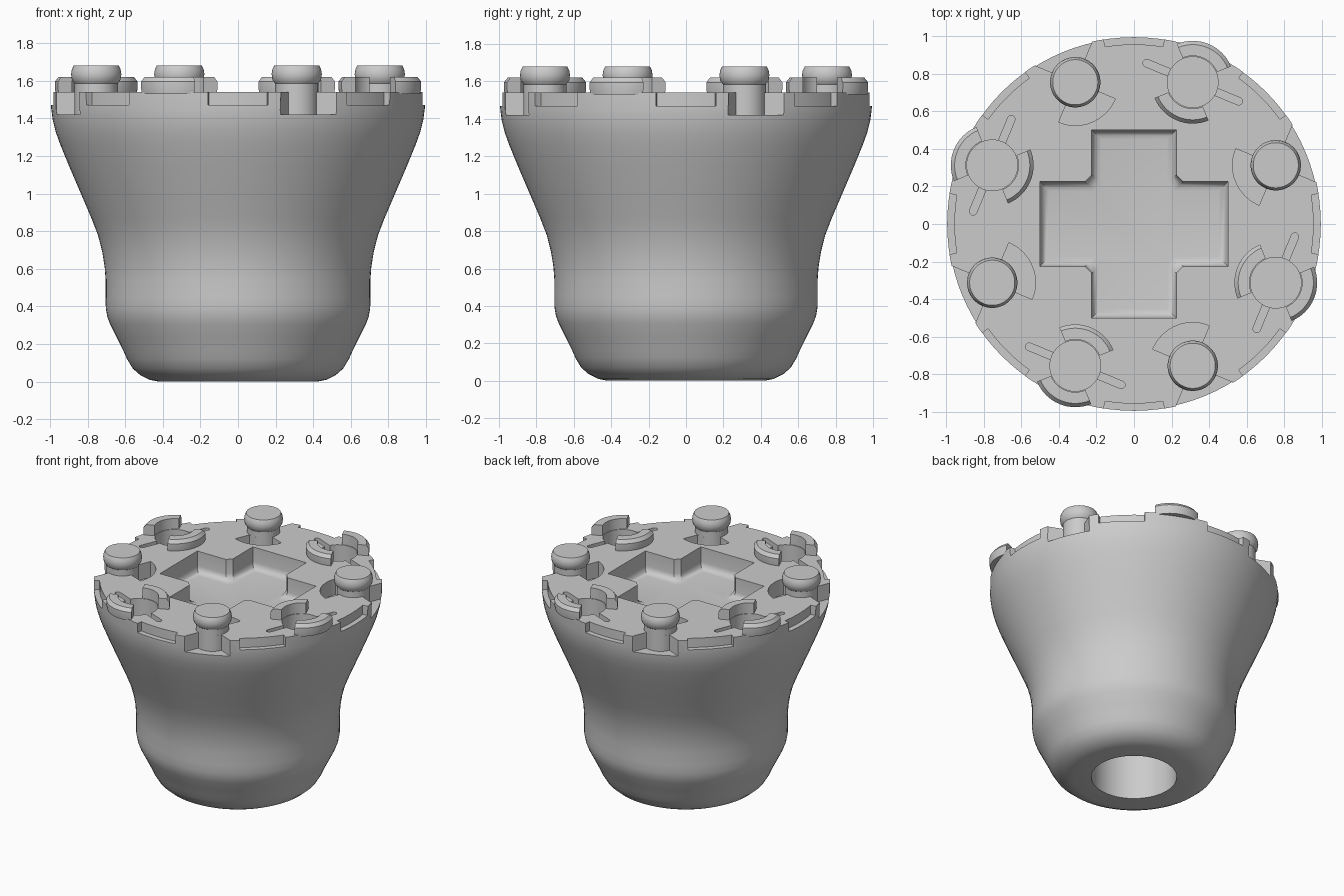
import bpy, bmesh, math
from mathutils import Matrix

if "Cube" in bpy.data.objects:
    bpy.data.objects.remove(bpy.data.objects["Cube"])

TOP = 1.54        # height of the flat top
SITE_R = 0.816    # distance of each connector from the axis

gray = bpy.data.materials.new("light_gray")
gray.diffuse_color = (0.6, 0.6, 0.6, 1)
gray.use_nodes = True
gray.node_tree.nodes["Principled BSDF"].inputs["Base Color"].default_value = gray.diffuse_color


def circle(r, z, n):
    return [(r * math.cos(2 * math.pi * i / n), r * math.sin(2 * math.pi * i / n), z) for i in range(n)]


def loft(bm, loops, mat=Matrix()):
    """Closed skin through a stack of matching loops, capped at both ends."""
    rings = [[bm.verts.new(mat @ Matrix.Translation(p).translation) for p in lp] for lp in loops]
    n = len(rings[0])
    for a, b in zip(rings, rings[1:]):
        for i in range(n):
            j = (i + 1) % n
            bm.faces.new((a[i], a[j], b[j], b[i]))
    bm.faces.new(rings[0][::-1])
    bm.faces.new(rings[-1])


def lathe(bm, profile, n, mat=Matrix()):
    loft(bm, [circle(r, z, n) for r, z in profile], mat)


def sector(r0, r1, mid, half, z, n=16):
    """Outline of a ring sector, angles in degrees."""
    ang = [math.radians(mid - half + 2 * half * i / n) for i in range(n + 1)]
    outer = [(r1 * math.cos(a), r1 * math.sin(a), z) for a in ang]
    inner = [(r0 * math.cos(a), r0 * math.sin(a), z) for a in reversed(ang)]
    return outer + inner


def cross(d, z):
    """Cross outline inset by d, with cut inner corners."""
    L, w, c = 0.5 - d, 0.225 - d, 0.035
    quarter = [(L, -w), (L, w), (w + c, w), (w, w + c)]
    pts = []
    for k in range(4):
        for x, y in quarter:
            for _ in range(k):
                x, y = -y, x
            pts.append((x, y, z))
    return pts


def site(k):
    """Frame at connector k, local x pointing outward."""
    return Matrix.Rotation(math.radians(22.5 + 45 * k), 4, 'Z') @ Matrix.Translation((SITE_R, 0, 0))


def finish(name, bm):
    bmesh.ops.recalc_face_normals(bm, faces=bm.faces[:])
    me = bpy.data.meshes.new(name)
    bm.to_mesh(me)
    bm.free()
    ob = bpy.data.objects.new(name, me)
    bpy.context.collection.objects.link(ob)
    me.materials.append(gray)
    return ob


def activate(ob):
    bpy.ops.object.select_all(action='DESELECT')
    ob.select_set(True)
    bpy.context.view_layer.objects.active = ob


def smooth(ob, deg=30):
    activate(ob)
    bpy.ops.object.shade_smooth_by_angle(angle=math.radians(deg))


def cut(ob, cutter):
    m = ob.modifiers.new("cut", 'BOOLEAN')
    m.operation, m.solver, m.object = 'DIFFERENCE', 'EXACT', cutter
    activate(ob)
    bpy.ops.object.modifier_apply(modifier=m.name)
    bpy.data.objects.remove(cutter)


PINS, SOCKETS = (0, 2, 4, 6), (1, 3, 5, 7)

# Turned body
bm = bmesh.new()
lathe(bm, [(0.42, 0), (0.47, 0.01), (0.52, 0.035), (0.56, 0.07), (0.59, 0.12), (0.61, 0.165),
           (0.645, 0.235), (0.68, 0.305), (0.695, 0.345), (0.703, 0.39), (0.704, 0.45),
           (0.704, 0.54), (0.709, 0.61), (0.722, 0.69), (0.745, 0.78), (0.78, 0.87),
           (0.84, 1.01), (0.90, 1.15), (0.945, 1.26), (0.97, 1.33), (0.985, 1.39),
           (0.993, 1.45), (0.995, TOP)], 96)
body = finish("body", bm)

# Recesses: bottom bore, cross pocket, rim notches, pin grooves, socket holes
bm = bmesh.new()
lathe(bm, [(0.295, -0.1), (0.295, 0.9)], 64)
floor, f = TOP - 0.16, 0.05
steps = [math.radians(a) for a in (0, 22.5, 45, 67.5, 90)]
loft(bm, [cross(f * (1 - math.sin(a)), floor + f * (1 - math.cos(a))) for a in steps]
     + [cross(0, TOP + 0.1)])
for k in range(8):
    loft(bm, [sector(0.955, 1.1, 45 * k, 9.3, z) for z in (1.47, TOP + 0.1)])
for k in PINS:
    # k counts from +x; the connector there is a pin
    for mid in (0, 180):
        loft(bm, [sector(0.115, 0.23, mid, 45, z) for z in (1.42, TOP + 0.1)], site(k))
for k in SOCKETS:
    lathe(bm, [(0.135, 1.38), (0.135, TOP + 0.1)], 40, site(k))
cut(body, finish("recess_cutter", bm))

# Flex slots through the sockets
bm = bmesh.new()
for k in SOCKETS:
    loops = []
    for z in (1.42, TOP + 0.1):
        lp = []
        for i in range(18):
            a = math.pi * (i if i < 9 else i - 1) / 8
            lp.append((0.02 * math.cos(a), 0.02 * math.sin(a) + (0.265 if i < 9 else -0.265), z))
        loops.append(lp)
    loft(bm, loops, site(k))
cut(body, finish("slot_cutter", bm))
smooth(body)

# Headed pins
for k in PINS:
    bm = bmesh.new()
    lathe(bm, [(0.115, TOP - 0.01), (0.115, 1.585), (0.13, 1.605), (0.134, 1.635),
               (0.13, 1.66), (0.12, 1.68)], 40, site(k))
    smooth(finish(f"pin_{k}", bm), 35)

# Raised socket walls, two arcs per socket
for k in SOCKETS:
    bm = bmesh.new()
    for mid in (0, 180):
        loft(bm, [sector(0.14, r, mid, 45, z)
                  for r, z in ((0.215, TOP - 0.01), (0.22, 1.56), (0.22, 1.595), (0.20, 1.62))], site(k))
    smooth(finish(f"socket_wall_{k}", bm), 25)
